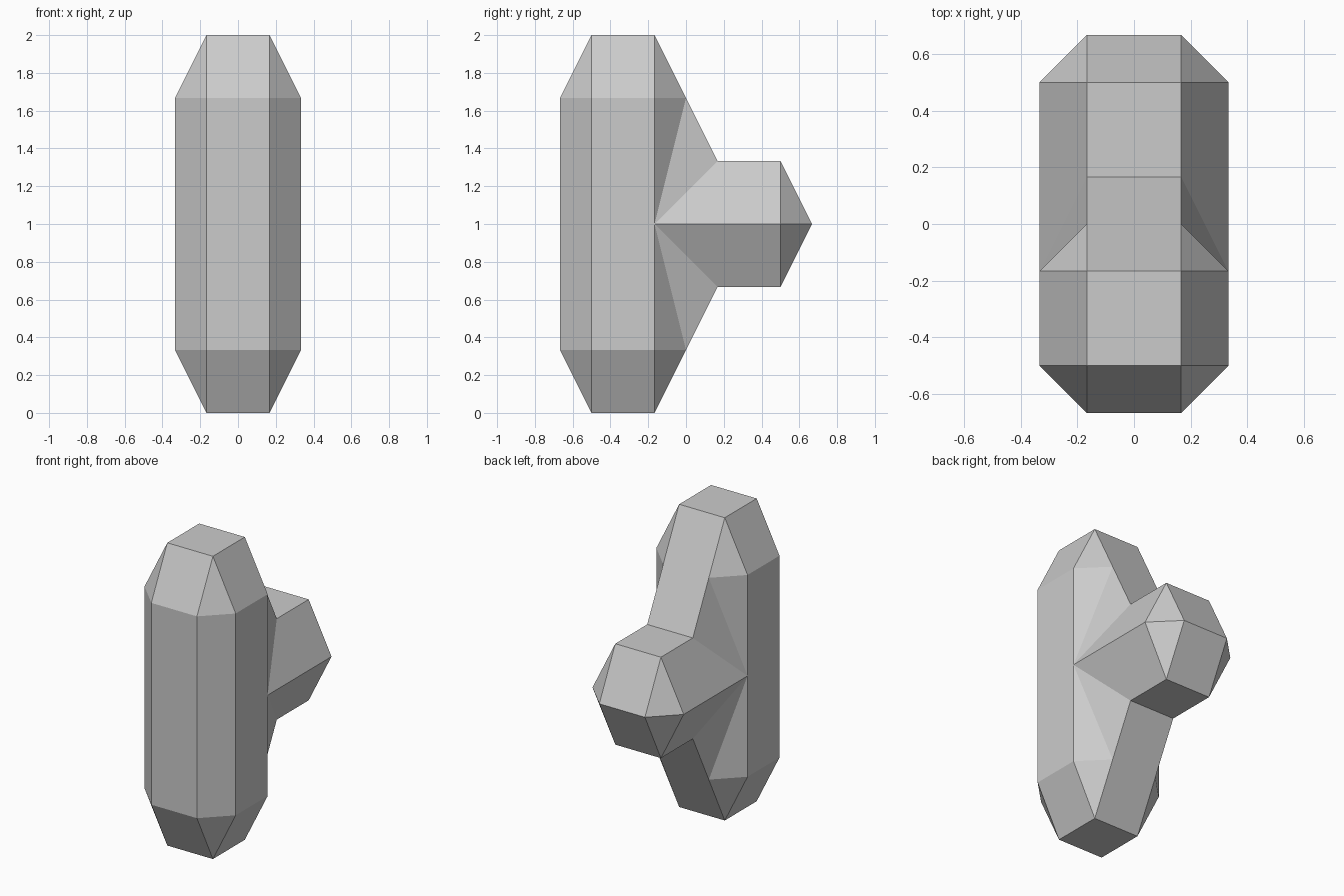
import bpy
import bmesh

if "Cube" in bpy.data.objects:
    bpy.data.objects.remove(bpy.data.objects["Cube"])

U, V = 1 / 6, 1 / 3   # lattice steps: U across x and y, V along z

# Side outline of the upper half (y, z above mid height), each point paired
# with the point of the flat side / arm ridge its bevel runs out to
rim = [
    ((-4, 0), (-3, 0)), ((-4, 2), (-3, 2)), ((-3, 3), (-3, 2)),
    ((-1, 3), (-1, 2)), ((0, 2), (-1, 2)), ((1, 1), (-1, 0)),
    ((3, 1), (3, 0)), ((4, 0), (3, 0)),
]

bm = bmesh.new()
cache = {}


def vert(x, p):
    key = (x, *p)
    if key not in cache:
        cache[key] = bm.verts.new((x * U, p[0] * U, p[1] * V))
    return cache[key]


def face(*verts):
    verts = list(dict.fromkeys(verts))
    if len(verts) > 2:
        bm.faces.new(verts)


for (o1, k1), (o2, k2) in zip(rim, rim[1:]):
    # flat middle band
    face(vert(0, o1), vert(1, o1), vert(1, o2), vert(0, o2))
    # bevel out to the side, with a fold where the column meets the arm
    a, b, c, d = vert(1, o1), vert(2, k1), vert(2, k2), vert(1, o2)
    if o1 == (0, 2):
        face(a, b, c)
        face(a, c, d)
    else:
        face(a, b, c, d)

# flat side of the column
face(*(vert(2, p) for p in ((-3, 0), (-1, 0), (-1, 2), (-3, 2))))

mesh = bpy.data.meshes.new("column_with_arm")
bm.to_mesh(mesh)
bm.free()
body = bpy.data.objects.new("column_with_arm", mesh)
body.location.z = 1
bpy.context.collection.objects.link(body)

# Mirror the quarter left-right and top-bottom, then merge coplanar faces
mirror = body.modifiers.new("mirror", 'MIRROR')
mirror.use_axis = (True, False, True)
merge = body.modifiers.new("merge_flat", 'DECIMATE')
merge.decimate_type = 'DISSOLVE'
merge.angle_limit = 0.02
